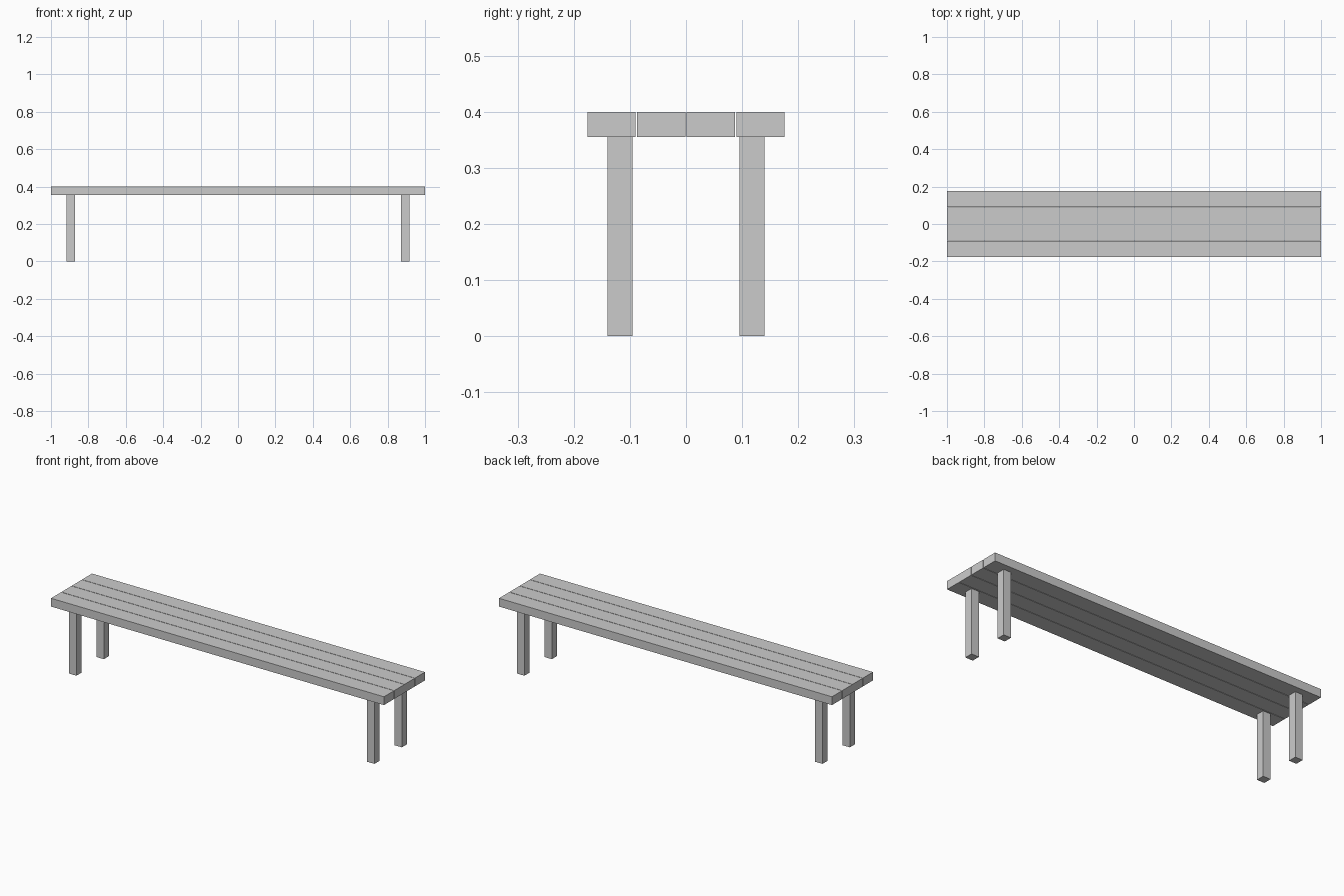
import bpy

if "Cube" in bpy.data.objects:
    bpy.data.objects.remove(bpy.data.objects["Cube"])


def box(name, center, size):
    bpy.ops.mesh.primitive_cube_add(size=1, location=center)
    obj = bpy.context.object
    obj.name = name
    obj.scale = size
    bpy.ops.object.transform_apply(location=False, rotation=False, scale=True)
    return obj


TOP, THICK = 0.40, 0.045
UNDER = TOP - THICK
SLAT_W, PITCH = 0.086, 0.0885

# Seat: four long slats with narrow gaps
for i in range(4):
    box(f"seat_slat_{i + 1}", (0, (i - 1.5) * PITCH, TOP - THICK / 2), (2.0, SLAT_W, THICK))

# Four square legs
for sx, side in ((-1, "left"), (1, "right")):
    for sy, end in ((-1, "front"), (1, "back")):
        box(f"{end}_{side}_leg", (sx * 0.895, sy * 0.1175, UNDER / 2), (0.045, 0.045, UNDER))
